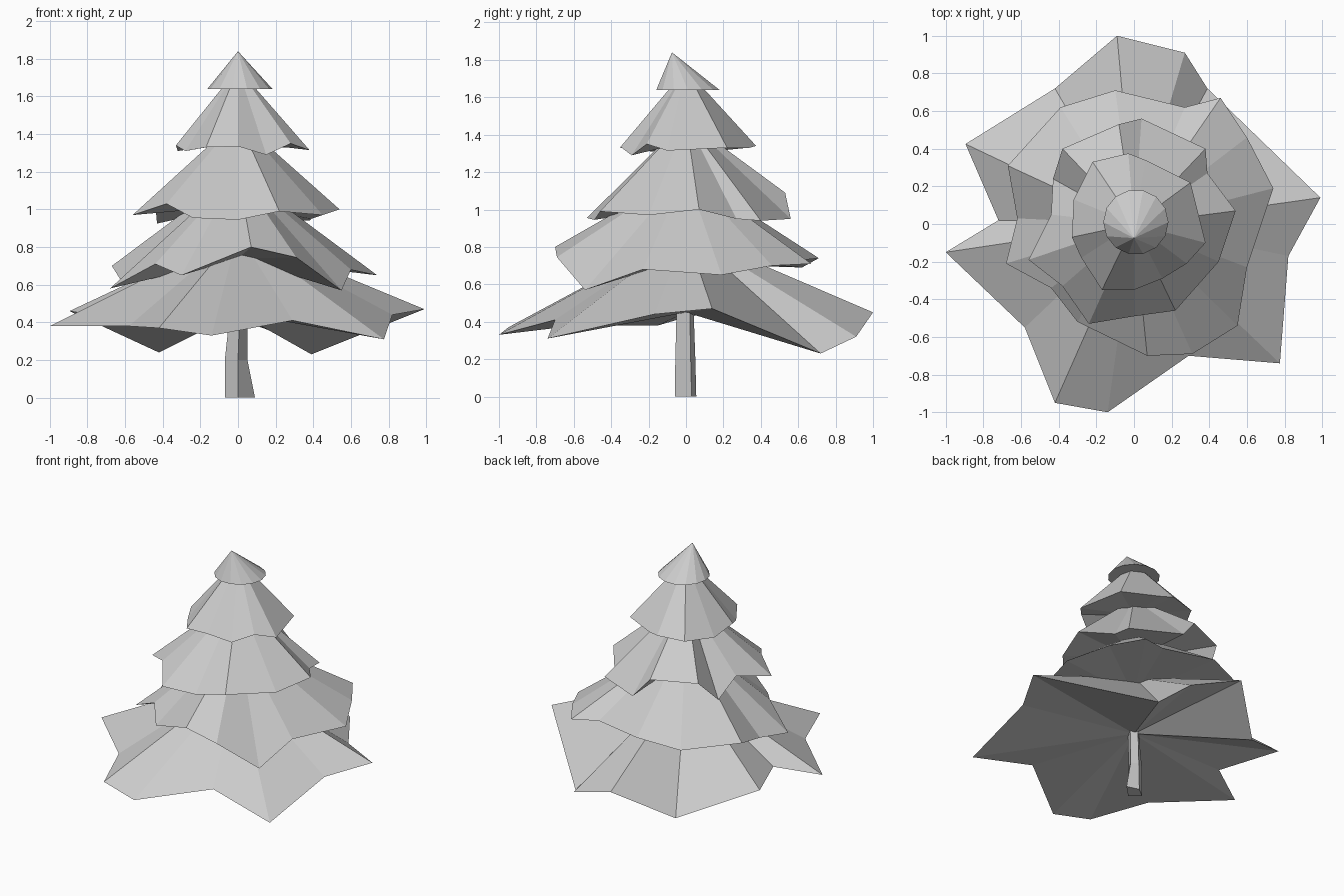
import bpy, bmesh
from math import cos, sin, tau


def finish(bm, name):
    bmesh.ops.recalc_face_normals(bm, faces=bm.faces)
    mesh = bpy.data.meshes.new(name)
    bm.to_mesh(mesh)
    bm.free()
    bpy.context.collection.objects.link(bpy.data.objects.new(name, mesh))


def skirt(name, rim, apex, base):
    """Closed fan from a ragged rim up to the apex and in to the base centre."""
    bm = bmesh.new()
    ring = [bm.verts.new(p) for p in rim]
    tips = [bm.verts.new(apex), bm.verts.new(base)]
    for a, b in zip(ring, ring[1:] + ring[:1]):
        for tip in tips:
            bm.faces.new((a, b, tip))
    finish(bm, name)


def loft(name, rings):
    bm = bmesh.new()
    loops = [[bm.verts.new(p) for p in r] for r in rings]
    for lo, hi in zip(loops, loops[1:]):
        n = len(lo)
        for i in range(n):
            j = (i + 1) % n
            bm.faces.new((lo[i], lo[j], hi[j], hi[i]))
    bm.faces.new(loops[0])
    bm.faces.new(loops[-1])
    finish(bm, name)


# Trunk: four-sided, flaring at the foot
loft("trunk", [
    [(0, -.06, 0), (.09, .03, 0), (0, .055, 0), (-.07, 0, 0)],
    [(0, -.057, .2), (.05, .025, .2), (0, .05, .2), (-.07, 0, .2)],
    [(.01, -.05, .48), (.05, .02, .48), (0, .04, .48), (-.04, 0, .48)],
])

# Lowest branches
rim = [(-.09, 1, .45), (.27, .91, .32), (.39, .72, .23), (.99, .14, .47),
       (.82, -.17, .44), (.775, -.74, .31), (.29, -.70, .41),
       (-.14, -1, .33), (-.42, -.95, .37), (-.58, -.55, .38),
       (-1, -.15, .38), (-.72, .02, .43), (-.895, .425, .46), (-.42, .72, .24)]
skirt("lowest_branches", rim, (0, 0, .88), (0, 0, .45))

# Lower branches
rim = [(-.10, .71, .74), (.27, .62, .73), (.46, .67, .71), (.60, .46, .70),
       (.74, .19, .65), (.60, -.23, .68), (.55, -.54, .57), (.31, -.69, .745),
       (.07, -.70, .80), (-.30, -.52, .65), (-.44, -.34, .71),
       (-.68, -.21, .58), (-.62, .03, .62), (-.67, .31, .70), (-.39, .62, .69)]
skirt("lower_branches", rim, (0, 0, 1.2), (0, 0, .74))

# Middle branches
rim = [(.04, .56, .95), (.38, .40, .94), (.39, .27, .95), (.54, .07, 1.0),
       (.45, -.20, .97), (.22, -.46, .99), (0, -.49, .945), (-.24, -.53, .955),
       (-.38, -.33, 1.03), (-.56, -.19, .97), (-.44, .05, 1.03),
       (-.43, .24, .925), (-.38, .40, 1.09), (-.08, .53, 1.09)]
skirt("middle_branches", rim, (0, 0, 1.48), (0, 0, 1.02))

# Upper branches
rim = [(-.03, .375, 1.34), (.06, .34, 1.33), (.30, .22, 1.33), (.38, -.10, 1.315),
       (.28, -.21, 1.35), (.15, -.29, 1.29), (0, -.35, 1.335), (-.17, -.35, 1.33),
       (-.28, -.18, 1.31), (-.33, -.07, 1.34), (-.32, .13, 1.31), (-.22, .33, 1.33)]
skirt("upper_branches", rim, (0, 0, 1.75), (0, 0, 1.36))

# Tip cone, leaning slightly forward
rim = [(.01 + .173 * cos(i * tau / 14), .01 + .173 * sin(i * tau / 14), 1.64)
       for i in range(14)]
skirt("tree_tip", rim, (0, -.075, 1.84), (.01, .01, 1.645))
